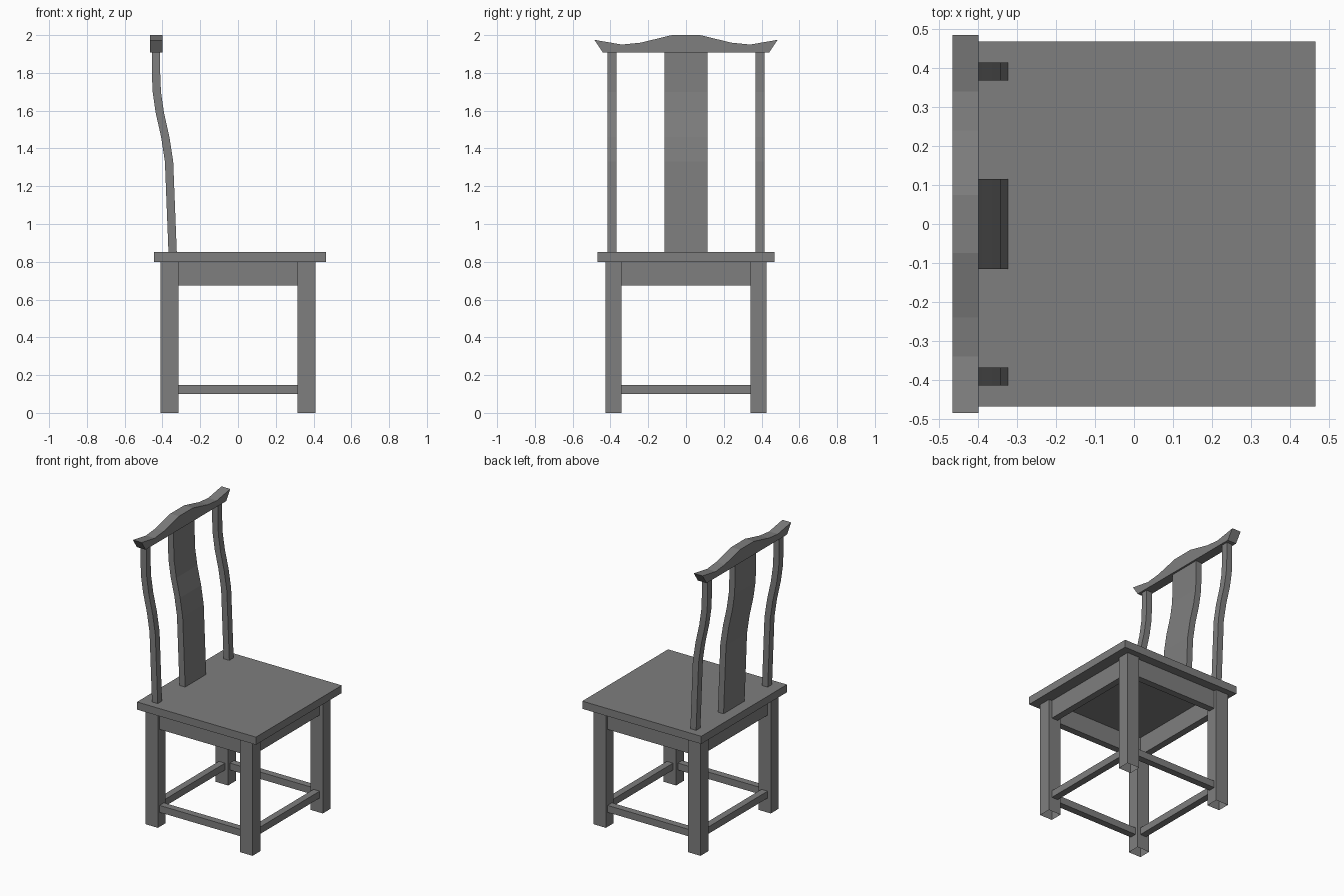
import bpy, bmesh

if "Cube" in bpy.data.objects:
    bpy.data.objects.remove(bpy.data.objects["Cube"])

# Dark grey finish
grey = bpy.data.materials.new("dark_grey")
grey.diffuse_color = (0.21, 0.21, 0.21, 1)
grey.use_nodes = True
grey.node_tree.nodes["Principled BSDF"].inputs["Base Color"].default_value = grey.diffuse_color


def finish(name, bm):
    bmesh.ops.recalc_face_normals(bm, faces=bm.faces)
    me = bpy.data.meshes.new(name)
    bm.to_mesh(me)
    bm.free()
    me.materials.append(grey)
    ob = bpy.data.objects.new(name, me)
    bpy.context.collection.objects.link(ob)
    return ob


def box(name, x0, x1, y0, y1, z0, z1, open_bottom=False):
    bm = bmesh.new()
    bmesh.ops.create_cube(bm, size=1)
    for v in bm.verts:
        v.co = (x1 if v.co.x > 0 else x0,
                y1 if v.co.y > 0 else y0,
                z1 if v.co.z > 0 else z0)
    ob = finish(name, bm)
    if open_bottom:
        bm = bmesh.new()
        bm.from_mesh(ob.data)
        bmesh.ops.delete(bm, geom=[f for f in bm.faces if f.normal.z < -0.9],
                         context='FACES')
        bm.to_mesh(ob.data)
        bm.free()
    return ob


def back_slat(name, y0, y1):
    """Strip following the S-curved back line (side profile swept across y)."""
    bm = bmesh.new()
    rings = []
    for x, z in BACK_LINE:
        rings.append([bm.verts.new((x + dx, y, z)) for dx, y in
                      ((-BACK_T, y0), (BACK_T, y0), (BACK_T, y1), (-BACK_T, y1))])
    for a, b in zip(rings, rings[1:]):
        for i in range(4):
            j = (i + 1) % 4
            bm.faces.new((a[i], a[j], b[j], b[i]))
    bm.faces.new(rings[0])
    bm.faces.new(rings[-1])
    return finish(name, bm)


BACK_T = 0.022
BACK_LINE = [(-0.346, 0.85), (-0.365, 1.33), (-0.385, 1.46), (-0.414, 1.59),
             (-0.430, 1.70), (-0.434, 1.80), (-0.434, 1.915)]
LX, LY = 0.3625, 0.384      # leg centres
HX, HY = 0.0475, 0.0425     # leg half sizes
T = 0.0235                  # rail half thickness

# Seat
box("seat", -0.445, 0.466, -0.469, 0.469, 0.80, 0.853)

# Legs
for sx, side in ((-1, "back"), (1, "front")):
    for sy, hand in ((-1, "right"), (1, "left")):
        cx, cy = sx * LX, sy * LY
        box(f"{side}_{hand}_leg", cx - HX, cx + HX, cy - HY, cy + HY, 0, 0.80,
            open_bottom=True)

# Aprons and stretchers between the legs
for part, z0, z1 in (("apron", 0.674, 0.80), ("stretcher", 0.10, 0.148)):
    for s, n in ((-1, 1), (1, 2)):
        box(f"side_{part}_{n}", -LX + HX, LX - HX, s * LY - T, s * LY + T, z0, z1)
        box(f"end_{part}_{n}", s * LX - T, s * LX + T, -LY + HY, LY - HY, z0, z1)

# Curved back posts and central splat
back_slat("back_post_right", -0.415, -0.368)
back_slat("back_post_left", 0.368, 0.415)
back_slat("back_splat", -0.115, 0.115)

# Crest rail with upturned ends
half = [(0.44, 1.908), (0.485, 1.975), (0.34, 1.95), (0.24, 1.96), (0.075, 2.0)]
outline = half + [(-y, z) for y, z in reversed(half)]
bm = bmesh.new()
face = bm.faces.new([bm.verts.new((-0.466, y, z)) for y, z in outline])
ext = bmesh.ops.extrude_face_region(bm, geom=[face])
bmesh.ops.translate(bm, vec=(0.067, 0, 0),
                    verts=[g for g in ext["geom"] if isinstance(g, bmesh.types.BMVert)])
finish("crest_rail", bm)
